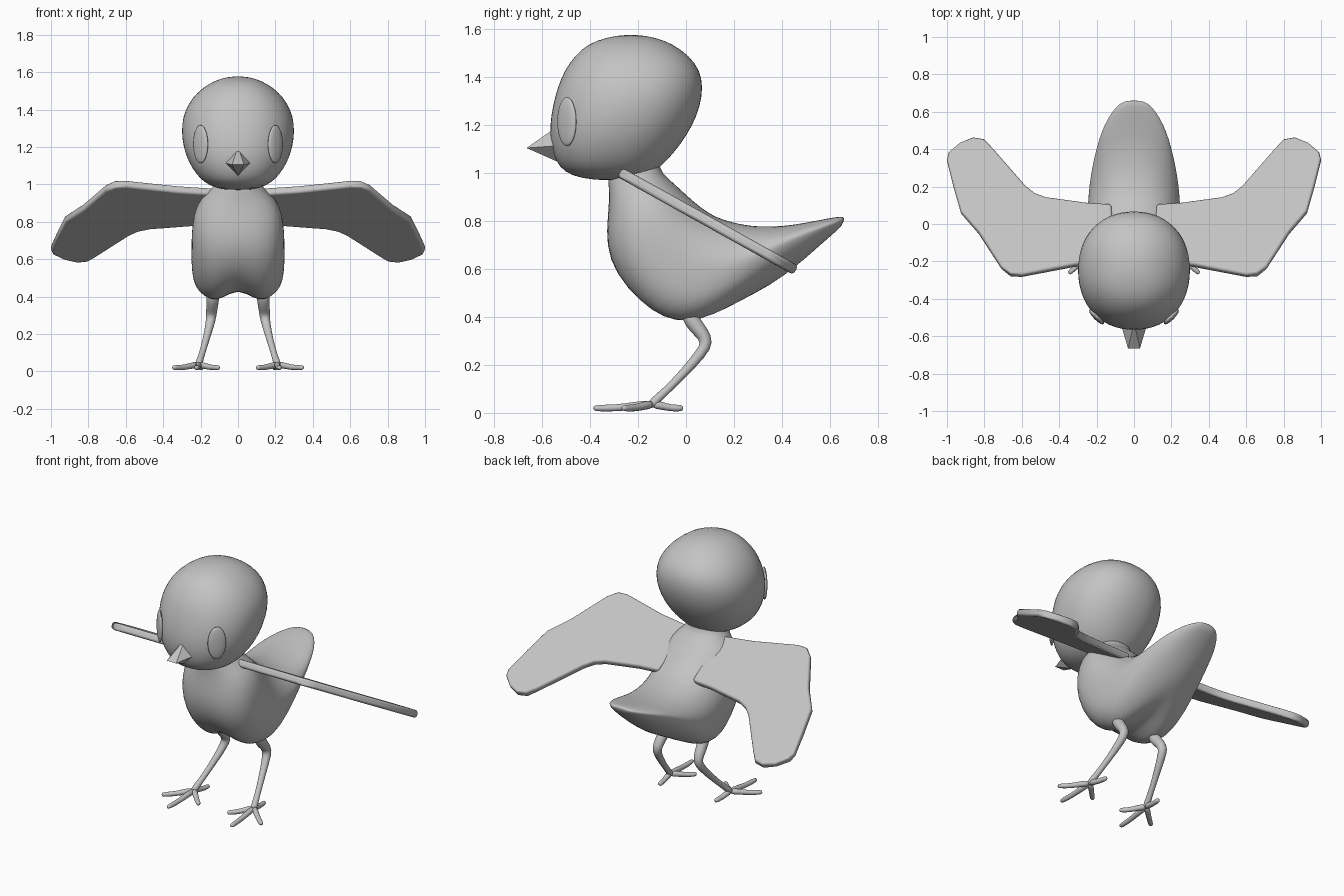
import bpy, bmesh, math
from mathutils import Vector

if "Cube" in bpy.data.objects:
    bpy.data.objects.remove(bpy.data.objects["Cube"])

grey = bpy.data.materials.new("plain grey")
grey.diffuse_color = (0.55, 0.55, 0.55, 1)
grey.use_nodes = True
grey.node_tree.nodes["Principled BSDF"].inputs["Base Color"].default_value = grey.diffuse_color


def finish(name, bm, smooth=True, subsurf=0):
    bmesh.ops.recalc_face_normals(bm, faces=bm.faces[:])
    me = bpy.data.meshes.new(name)
    bm.to_mesh(me)
    bm.free()
    me.materials.append(grey)
    for p in me.polygons:
        p.use_smooth = smooth
    ob = bpy.data.objects.new(name, me)
    bpy.context.collection.objects.link(ob)
    if subsurf:
        m = ob.modifiers.new("smooth", 'SUBSURF')
        m.levels = m.render_levels = subsurf
    return ob


def loft(name, rings, subsurf=1):
    """Skin a list of point rings and cap both ends."""
    bm = bmesh.new()
    vs = [[bm.verts.new(p) for p in r] for r in rings]
    n = len(vs[0])
    for a, b in zip(vs, vs[1:]):
        for i in range(n):
            bm.faces.new((a[i], a[(i + 1) % n], b[(i + 1) % n], b[i]))
    bm.faces.new(vs[0])
    bm.faces.new(vs[-1])
    return finish(name, bm, True, subsurf)


def spow(v, e):
    return math.copysign(abs(v) ** e, v)


def tube(name, pts, radii, n=10):
    """Round tube with varying radius along a path."""
    pts = [Vector(p) for p in pts]
    rings = []
    for i, (p, r) in enumerate(zip(pts, radii)):
        t = (pts[min(i + 1, len(pts) - 1)] - pts[max(i - 1, 0)]).normalized()
        u = Vector((1, 0, 0))
        u = (u - u.dot(t) * t).normalized()
        w = t.cross(u)
        rings.append([p + r * (math.cos(2 * math.pi * k / n) * u + math.sin(2 * math.pi * k / n) * w)
                      for k in range(n)])
    return loft(name, rings)


# body: slices fanning from neck to tail
# top y, top z, bottom y, bottom z, half width, widest fraction, cleft, lower roundness
BODY = [(-.09, 1.09, -.33, 1.05, .11, .5, 0, 1), (-.12, 1.02, -.325, .97, .115, .5, 0, 1),
        (-.07, .975, -.32, .9, .185, .5, 0, .9), (-.02, .93, -.327, .82, .228, .5, 0, .85),
        (.04, .875, -.335, .7, .246, .5, 0, .8), (.1, .83, -.295, .57, .25, .5, .01, .75),
        (.16, .805, -.2, .45, .25, .5, .04, .7), (.22, .79, -.1, .38, .25, .48, .07, .65),
        (.28, .78, .0, .36, .245, .45, .085, .65), (.34, .778, .1, .385, .235, .4, .06, .75),
        (.41, .78, .22, .445, .215, .32, .02, .95), (.48, .79, .35, .53, .19, .25, 0, 1.1),
        (.55, .803, .46, .61, .16, .25, 0, 1.1), (.61, .815, .56, .7, .122, .3, 0, 1),
        (.655, .82, .635, .765, .075, .4, 0, 1), (.662, .812, .653, .785, .035, .5, 0, 1)]
N = 28
rings = []
for yt, zt, yb, zb, w, c, cleft, e in BODY:
    top, axis = Vector((0, yt, zt)), Vector((0, yb - yt, zb - zt))
    ring = []
    for k in range(N):
        a = 2 * math.pi * k / N
        s, co = math.sin(a), math.cos(a)
        x = w * spow(s, e if co < 0 else .9)
        f = c - c * co if co > 0 else c + (1 - c) * abs(co) ** e
        p = top + axis * f + Vector((x, 0, 0))
        if co < 0:
            p.z += cleft * max(0, 1 - abs(x) / .11)
        ring.append(p)
    rings.append(ring)
loft("body", rings)

# head: horizontal slices (z, front y, back y, half width)
HEAD = [(.970, -.34, -.24, .05), (.978, -.44, -.17, .11), (1.005, -.51, -.13, .175),
        (1.05, -.545, -.08, .222), (1.12, -.567, -.02, .267), (1.2, -.57, .03, .294),
        (1.28, -.558, .062, .304), (1.36, -.537, .073, .297), (1.43, -.508, .06, .268),
        (1.49, -.465, .015, .222), (1.54, -.41, -.055, .155), (1.567, -.33, -.13, .09),
        (1.577, -.26, -.2, .03)]
rings = []
for z, yf, yb, w in HEAD:
    angles = [2 * math.pi * k / N for k in range(N)]
    rings.append([(w * spow(math.sin(a), .92),
                   (yf + yb) / 2 + (yb - yf) / 2 * spow(math.cos(a), .92), z) for a in angles])
loft("head", rings)

# beak: faceted wedge with a short blunt tip edge
bm = bmesh.new()
for p in [(0, -.53, 1.2), (0, -.53, 1.045), (-.072, -.53, 1.115), (.072, -.53, 1.115),
          (-.032, -.665, 1.105), (.032, -.665, 1.105)]:
    bm.verts.new(p)
bmesh.ops.convex_hull(bm, input=bm.verts[:])
finish("beak", bm, False)

# wing outline seen from above (x, y)
WING = [(.1, -.2), (.32, -.225), (.6, -.278), (.66, -.275), (.71, -.235), (.83, -.05), (.925, .06),
        (.965, .2), (1.0, .34), (.99, .38), (.93, .43), (.86, .458), (.8, .448), (.75, .395),
        (.58, .2), (.53, .16), (.47, .138), (.25, .108), (.12, .1)]
tilt = Vector((0, .487, .873))

for side, label in ((-1, "left"), (1, "right")):
    # eye: thin upright oval disc set into the head
    bm = bmesh.new()
    bmesh.ops.create_uvsphere(bm, u_segments=20, v_segments=12, radius=1)
    for v in bm.verts:
        v.co = Vector((v.co.x * .054, v.co.y * .016, v.co.z * .102))
    ang = math.radians(45)
    for v in bm.verts:
        x, y, z = v.co
        v.co = Vector((side * (.2 + x * math.cos(ang) - y * math.sin(ang)),
                       -.497 + x * math.sin(ang) + y * math.cos(ang), 1.215 + z))
    finish(label + "_eye", bm)

    # wing: tilted flat plate with rounded rim
    bm = bmesh.new()
    loops = []
    for off in (-.022, .022):
        loops.append([bm.verts.new(Vector((side * x, y, .995 - .557 * (y + .26))) + tilt * off)
                      for x, y in WING])
        bm.faces.new(loops[-1])
    n = len(WING)
    for i in range(n):
        j = (i + 1) % n
        bm.faces.new((loops[0][i], loops[0][j], loops[1][j], loops[1][i]))
    ob = finish(label + "_wing", bm)
    m = ob.modifiers.new("rim", 'BEVEL')
    m.width, m.segments, m.harden_normals = .016, 3, True
    m.limit_method, m.angle_limit = 'ANGLE', math.radians(60)

    # leg
    path = [(.135, -.0, .44), (.135, .025, .38), (.14, .065, .335), (.143, .09, .295),
            (.15, .065, .25), (.172, -.01, .165), (.195, -.09, .085), (.207, -.13, .05), (.212, -.15, .025)]
    tube(label + "_leg", [(side * x, y, z) for x, y, z in path],
         [.036, .036, .032, .029, .025, .019, .017, .021, .018])

    # toes: three forward, one back
    for toe, (tx, ty) in {"middle": (.222, -.388), "inner": (.1, -.25),
                          "outer": (.35, -.265), "back": (.195, -.012)}.items():
        start, end = Vector((side * .21, -.14, .036)), Vector((side * tx, ty, .02))
        pts = [start.lerp(end, t) for t in (0, .3, .6, .93, 1)]
        pts[1].z, pts[2].z, pts[3].z = .03, .02, .02
        tube(label + "_" + toe + "_toe", pts, [.02, .017, .015, .015, .009])
